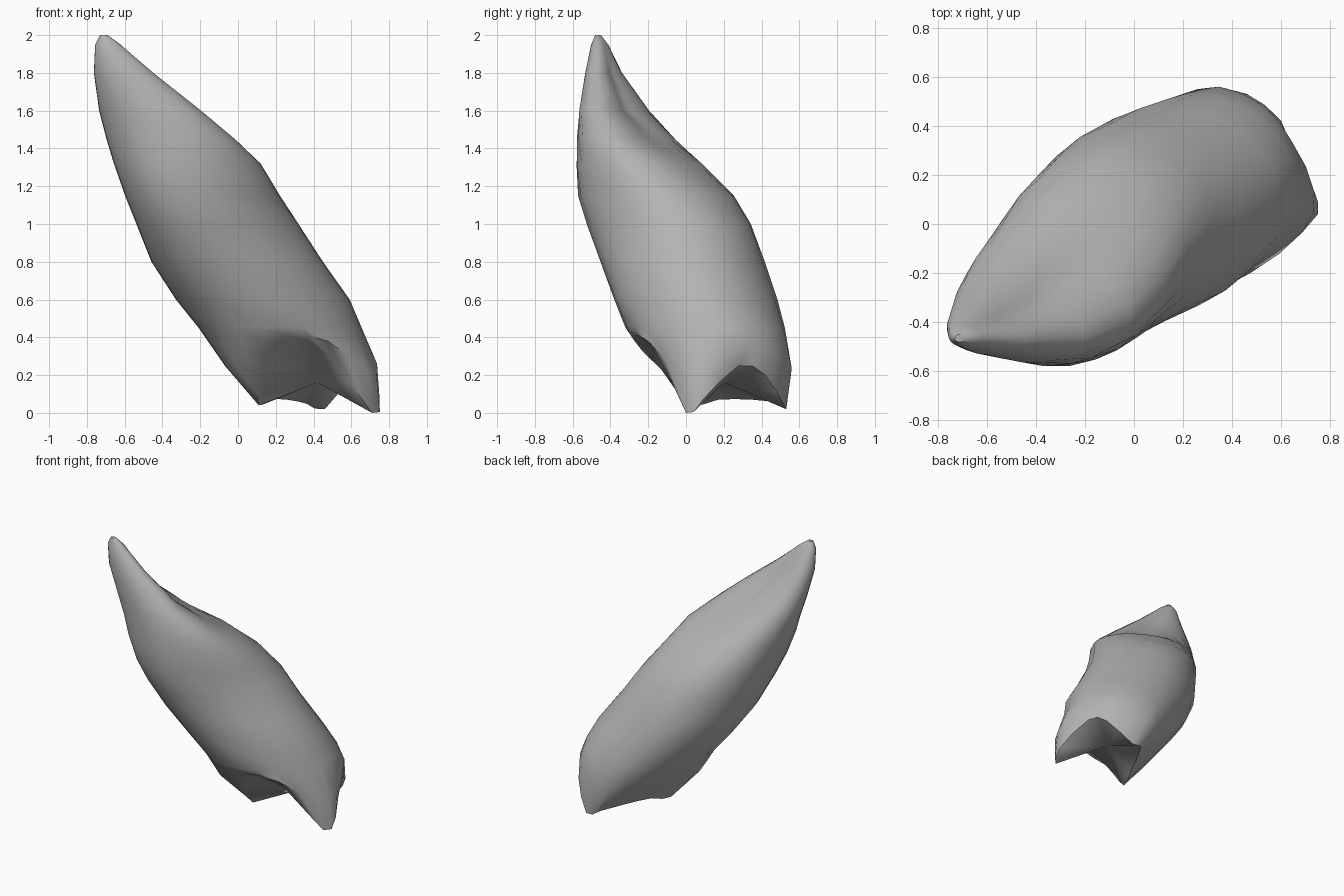
import bpy, bmesh, math
from mathutils import Vector

cube = bpy.data.objects.get("Cube")
if cube:
    bpy.data.objects.remove(cube, do_unlink=True)

SIDES = 24

# Crown and body rings: height, x range, y range, diagonal skew, scoop depth
RINGS = [
    (2.0, -.73, -.69, -.48, -.45, 0, 0),
    (1.95, -.755, -.62, -.50, -.41, -.1, .1),
    (1.8, -.76, -.44, -.53, -.33, -.2, .5),
    (1.6, -.73, -.18, -.56, -.18, -.25, .6),
    (1.45, -.69, 0, -.565, -.03, -.12, .38),
    (1.32, -.65, .13, -.56, .11, .05, .14),
    (1.15, -.59, .23, -.54, .28, .15, .1),
    (1, -.53, .33, -.49, .38, .2, .12),
    (.8, -.45, .46, -.42, .45, .14, .12),
    (.6, -.32, .6, -.35, .51, .1, .1),
    (.45, -.2, .66, -.29, .54, .12, .06),
]

# Root rim: three pointed feet with arches between them
RIM = [
    (.75, .09, .07), (.65, .28, .25), (.6, .42, .2), (.46, .53, .02),
    (.36, .5, .05), (.26, .35, .07), (.17, .17, .07), (.11, .02, .04),
    (.12, -.1, .2), (.3, -.17, .37), (.48, -.13, .31), (.71, 0, 0),
]


def body_ring(z, x0, x1, y0, y1, skew, scoop):
    """Skewed oval in its x and y range, flattened at the back right
    and fuller at the front left."""
    centre = Vector(((x0 + x1) / 2, (y0 + y1) / 2, z))
    shift = math.asin(skew)
    points = []
    for i in range(SIDES):
        t = math.tau * i / SIDES
        offset = Vector(((x1 - x0) / 2 * math.cos(t),
                         (y1 - y0) / 2 * math.sin(t + shift), 0))
        back = math.cos(t - math.radians(55))
        change = -scoop if back > 0 else .1
        points.append(centre + offset * (1 + change * abs(back) ** 3))
    return points


def smooth_loop(points):
    """Doubles a closed loop, rounding it between the given points."""
    pts = [Vector(p) for p in points]
    n = len(pts)
    result = []
    for i in range(n):
        a, b, c, d = (pts[(i + k) % n] for k in (-1, 0, 1, 2))
        result += [b, (b + c) * .5625 - (a + d) * .0625]
    return result


def make_material(name, colour):
    mat = bpy.data.materials.new(name)
    mat.use_nodes = True
    mat.diffuse_color = colour
    mat.node_tree.nodes["Principled BSDF"].inputs["Base Color"].default_value = colour
    return mat


rings = [body_ring(*r) for r in RINGS]
rim = smooth_loop(RIM)
for p in rim:
    p.z = max(p.z, 0)

# Slightly swollen neck between the body and the rim
neck_axis = Vector((.33, .16, 0))
neck = []
for a, b in zip(rings[-1], rim):
    p = a.lerp(b, .5)
    out = Vector((p.x, p.y, 0)) - neck_axis
    neck.append(p + out * .09)
rings += [neck, rim]

# Skin the rings, close the tip and sink the root hollow
bm = bmesh.new()
loops = [[bm.verts.new(p) for p in ring] for ring in rings]
for upper, lower in zip(loops, loops[1:]):
    for i in range(SIDES):
        j = (i + 1) % SIDES
        bm.faces.new((upper[i], lower[i], lower[j], upper[j]))
bm.faces.new(loops[0])
hollow = bm.verts.new((.42, .2, .16))
for i in range(SIDES):
    bm.faces.new((loops[-1][i], hollow, loops[-1][(i + 1) % SIDES]))
bmesh.ops.recalc_face_normals(bm, faces=bm.faces)

mesh = bpy.data.meshes.new("tooth")
bm.to_mesh(mesh)
bm.free()
tooth = bpy.data.objects.new("tooth", mesh)
bpy.context.collection.objects.link(tooth)
mesh.materials.append(make_material("stone grey", (.45, .45, .45, 1)))

bpy.ops.object.select_all(action="DESELECT")
tooth.select_set(True)
bpy.context.view_layer.objects.active = tooth
bpy.ops.object.shade_smooth_by_angle(angle=math.radians(50))
